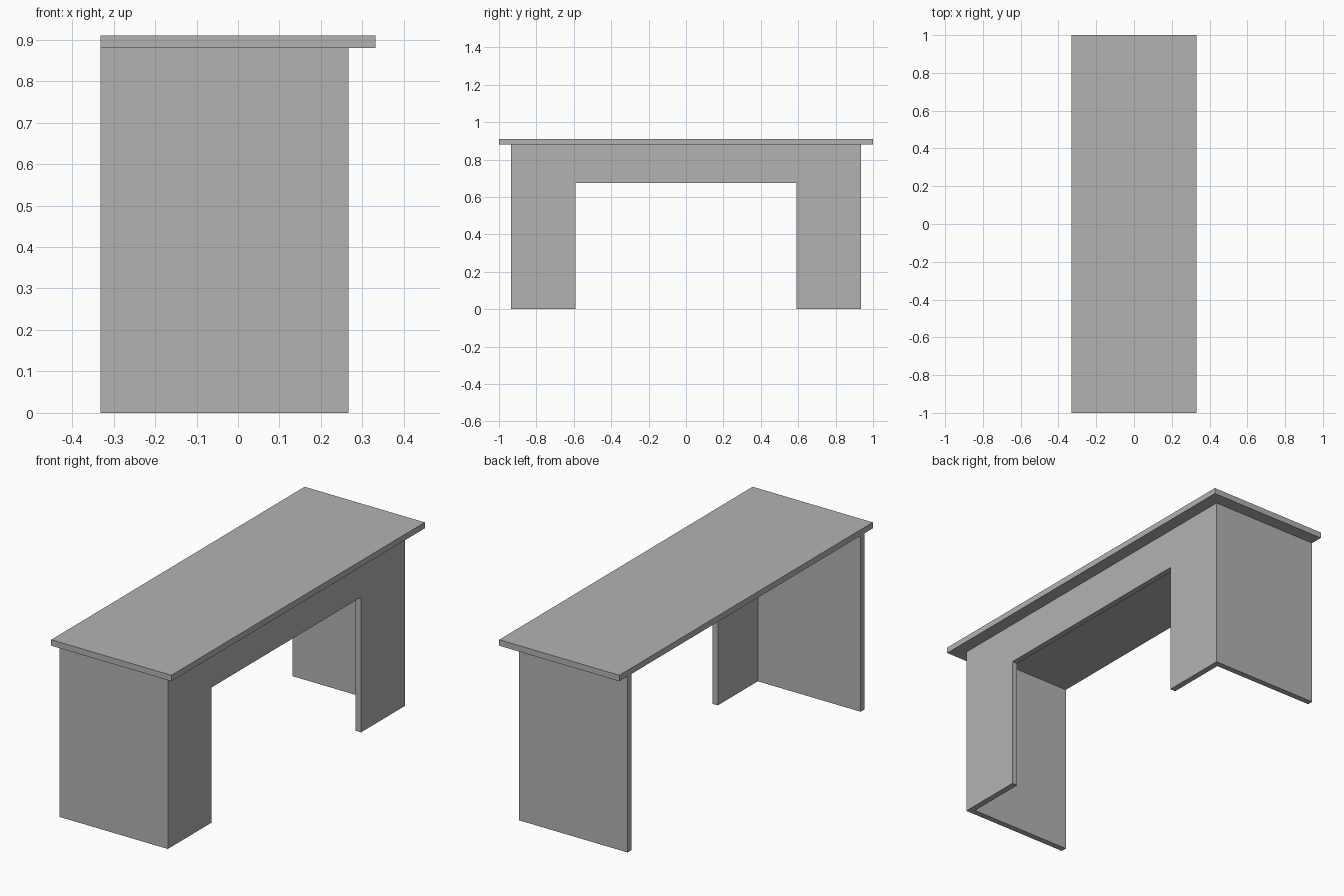
import bpy
import bmesh

cube = bpy.data.objects.get("Cube")
if cube:
    bpy.data.objects.remove(cube, do_unlink=True)

grey = bpy.data.materials.new("neutral grey")
grey.use_nodes = True
colour = (0.45, 0.45, 0.45, 1)
grey.diffuse_color = colour
grey.node_tree.nodes["Principled BSDF"].inputs["Base Color"].default_value = colour

BOARD = 0.03             # thickness of every board
TOP_X, TOP_Y = 0.332, 1.0  # half sizes of the desktop
HEIGHT = 0.91
UNDER = HEIGHT - BOARD   # underside of the desktop
FRONT_X = 0.267          # outer face of the modesty panel
SIDE_Y = 0.935           # outer face of the side panels
GAP_Y, GAP_Z = 0.59, 0.675  # opening in the modesty panel


def extrude_profile(name, profile, x0, x1):
    """Extrude a y-z outline along x into a solid board."""
    bm = bmesh.new()
    face = bm.faces.new([bm.verts.new((x0, y, z)) for y, z in profile])
    result = bmesh.ops.extrude_face_region(bm, geom=[face])
    moved = [v for v in result["geom"] if isinstance(v, bmesh.types.BMVert)]
    bmesh.ops.translate(bm, verts=moved, vec=(x1 - x0, 0, 0))
    bmesh.ops.recalc_face_normals(bm, faces=bm.faces)
    mesh = bpy.data.meshes.new(name)
    bm.to_mesh(mesh)
    bm.free()
    mesh.materials.append(grey)
    obj = bpy.data.objects.new(name, mesh)
    bpy.context.collection.objects.link(obj)
    return obj


def board(name, x0, x1, y0, y1, z0, z1):
    outline = [(y0, z0), (y1, z0), (y1, z1), (y0, z1)]
    return extrude_profile(name, outline, x0, x1)


# Desktop
board("desktop", -TOP_X, TOP_X, -TOP_Y, TOP_Y, UNDER, HEIGHT)

# Side panels
inner = SIDE_Y - BOARD
board("front_side_panel", -TOP_X, FRONT_X, -SIDE_Y, -inner, 0, UNDER)
board("back_side_panel", -TOP_X, FRONT_X, inner, SIDE_Y, 0, UNDER)

# Modesty panel with the central opening, fitted between the side panels
half = [(inner, UNDER), (inner, 0), (GAP_Y, 0), (GAP_Y, GAP_Z)]
outline = half + [(-y, z) for y, z in reversed(half)]
extrude_profile("modesty_panel", outline, FRONT_X - BOARD, FRONT_X)
